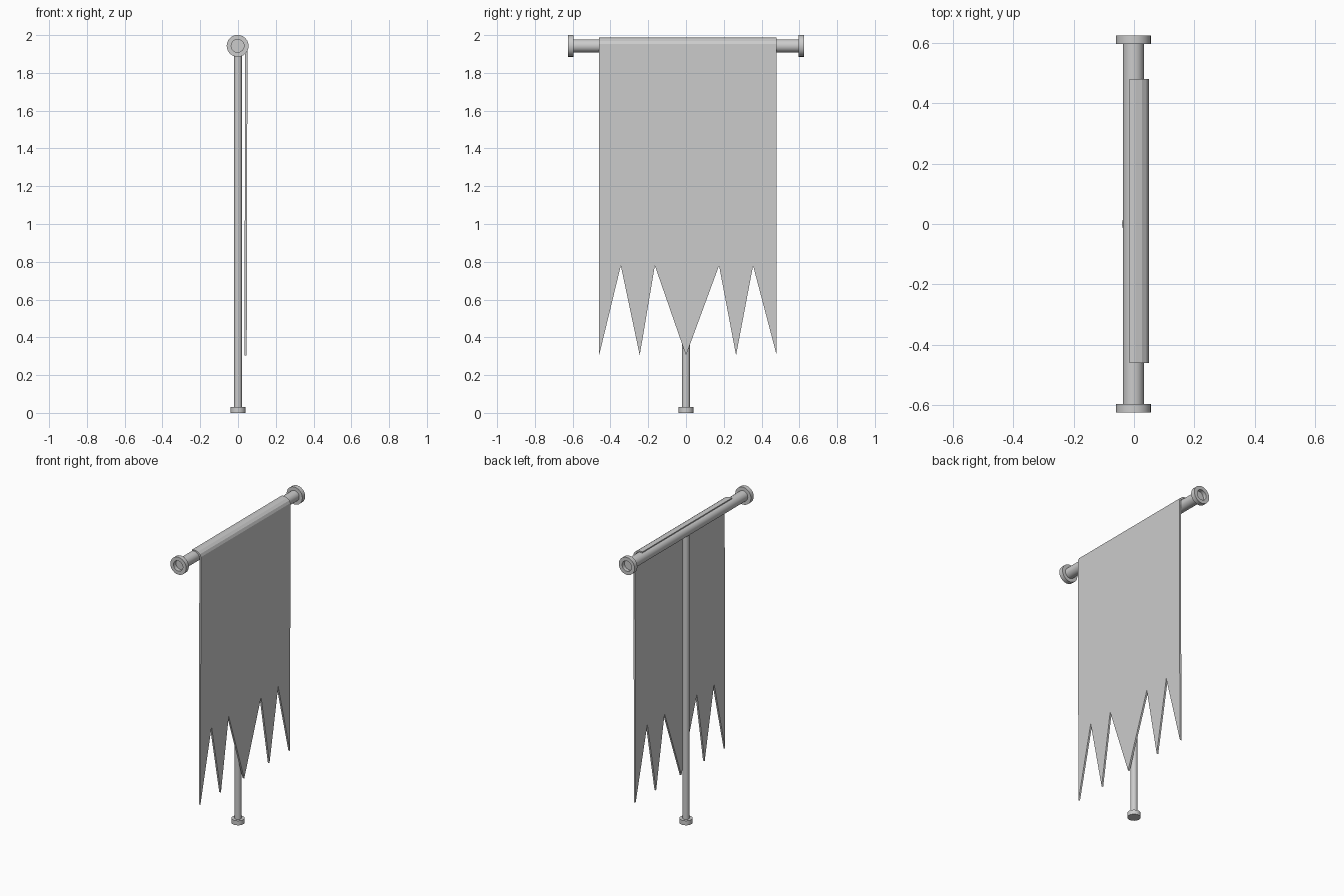
import bpy, bmesh, math
from mathutils import Matrix, Vector

if "Cube" in bpy.data.objects:
    bpy.data.objects.remove(bpy.data.objects["Cube"])


def finish(bm, name, smooth=True):
    bmesh.ops.recalc_face_normals(bm, faces=bm.faces)
    mesh = bpy.data.meshes.new(name)
    bm.to_mesh(mesh)
    bm.free()
    ob = bpy.data.objects.new(name, mesh)
    bpy.context.collection.objects.link(ob)
    if smooth:
        bpy.ops.object.select_all(action='DESELECT')
        ob.select_set(True)
        bpy.context.view_layer.objects.active = ob
        bpy.ops.object.shade_smooth_by_angle(angle=math.radians(35))
    return ob


def lathe(name, profile, matrix=Matrix(), sides=24):
    """Revolve (radius, height) points about z; the profile starts and ends on the axis."""
    bm = bmesh.new()
    vs = [bm.verts.new((r, 0, h)) for r, h in profile]
    es = [bm.edges.new(p) for p in zip(vs, vs[1:])]
    bmesh.ops.spin(bm, geom=vs + es, cent=(0, 0, 0), axis=(0, 0, 1),
                   angle=math.tau, steps=sides, use_merge=True)
    bmesh.ops.remove_doubles(bm, verts=bm.verts, dist=1e-5)
    bm.transform(matrix)
    return finish(bm, name)


# Upright pole with its foot collar
lathe("pole", [(0, 0), (.04, 0), (.04, .03), (.021, .03), (.021, 1.93), (0, 1.93)])

# Crossbar with hollow-faced end caps
half = [(0, .6), (.034, .6), (.034, .625), (.058, .625), (.058, .596), (.035, .596)]
lathe("crossbar", half + [(r, -h) for r, h in reversed(half)],
      Matrix.Translation((-.002, 0, 1.943)) @ Matrix.Rotation(math.pi / 2, 4, 'X'))

# Banner: jagged hanging panel, thickened, then folded over the bar
bm = bmesh.new()
LOW, NOTCH, TOP = .305, .78, 1.952
outline = [(-.46, TOP), (-.46, LOW), (-.345, NOTCH), (-.245, LOW), (-.165, NOTCH),
           (0, LOW), (.175, NOTCH), (.265, LOW), (.355, NOTCH), (.48, LOW), (.48, TOP)]
panel = bm.faces.new([bm.verts.new((.038 - .004 * (TOP - z) / (TOP - LOW), y, z))
                      for y, z in outline])
ext = bmesh.ops.extrude_face_region(bm, geom=[panel], use_keep_orig=True)
bmesh.ops.translate(bm, vec=(.012, 0, 0),
                    verts=[g for g in ext["geom"] if isinstance(g, bmesh.types.BMVert)])
face = next(f for f in bm.faces if all(v.co.z > TOP - .001 for v in f.verts))
# Fold steps: outer (x, z) and inner (x, z)
for outer, inner in [((.042, 1.969), (.031, 1.962)), ((.026, 1.981), (.019, 1.973)),
                     ((.005, 1.987), (.003, 1.979)), ((-.015, 1.985), (-.014, 1.977))]:
    mid = face.calc_center_median()
    old = list(face.verts)
    first = max(old, key=lambda v: (v.co - mid).x + (v.co - mid).z)
    new = bmesh.ops.extrude_discrete_faces(bm, faces=[face])["faces"][0]
    face = new
    axis = Vector((1, 0, 1))
    ranked = sorted(face.verts, key=lambda v: v.co.dot(axis))
    for v in ranked[:2]:
        v.co.x, v.co.z = inner
    for v in ranked[2:]:
        v.co.x, v.co.z = outer
finish(bm, "banner", smooth=False)
